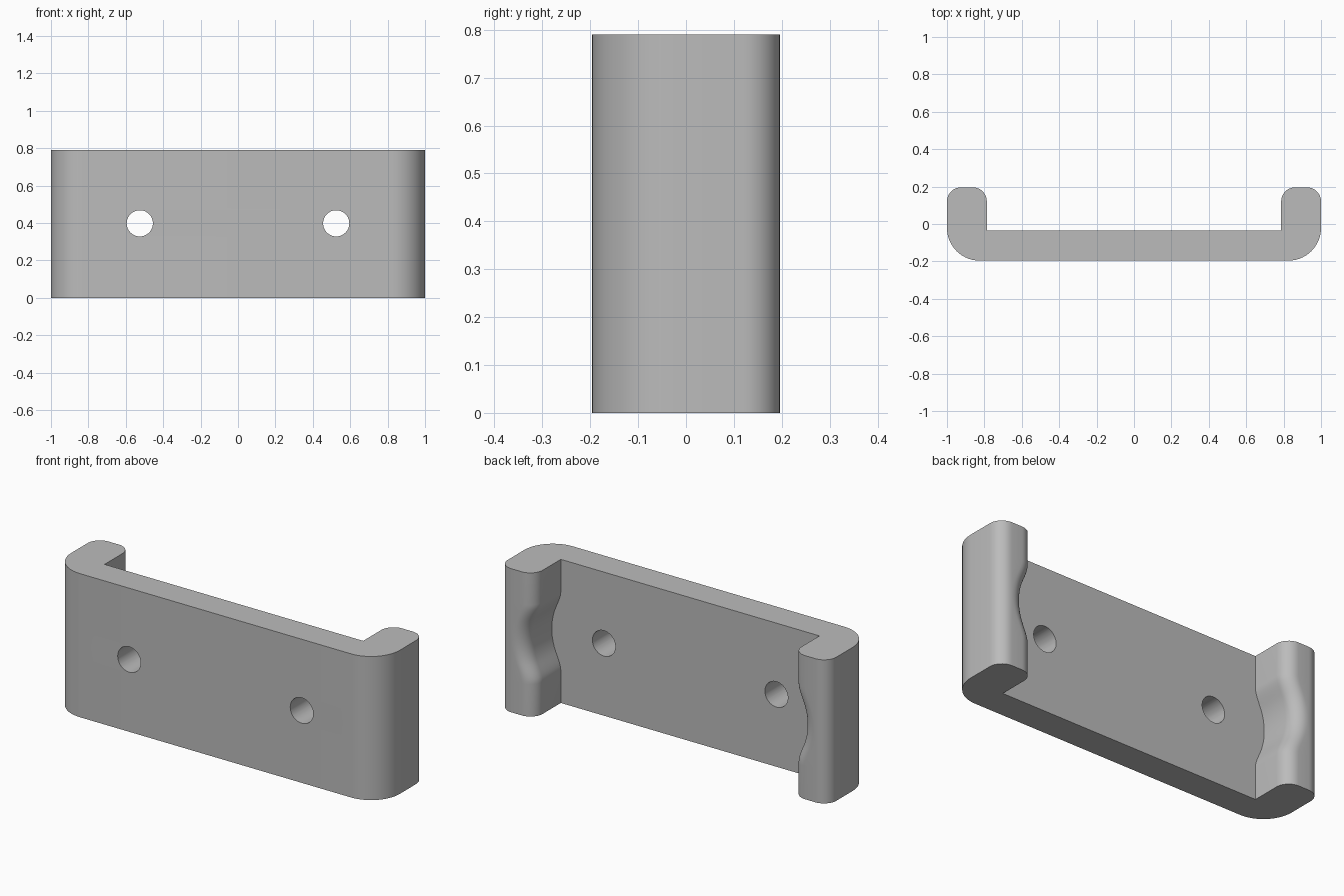
import bpy, bmesh, math

cube = bpy.data.objects.get("Cube")
if cube:
    bpy.data.objects.remove(cube)

# Overall sizes
HEIGHT, HALF_Y = 0.79, 0.196
INNER_X, PLATE_BACK = 0.787, -0.036
OUTER_R, TIP_R = 0.175, 0.075
HOLE_X, HOLE_R = 0.525, 0.07
GRIP_R, GRIP_DEPTH, BLEND, GRIP_HALF = 0.32, 0.055, 0.03, 0.218

grey = bpy.data.materials.new("plain_grey")
grey.use_nodes = True
colour = (0.5, 0.5, 0.5, 1)
grey.diffuse_color = colour
grey.node_tree.nodes["Principled BSDF"].inputs["Base Color"].default_value = colour


def arc(cx, cy, r, start, steps):
    """Quarter circle, counter-clockwise from a start angle in degrees."""
    angles = [math.radians(start + 90 * i / steps) for i in range(steps + 1)]
    return [(cx + r * math.cos(a), cy + r * math.sin(a)) for a in angles]


def recess(z):
    """Depth of the curved hollow in the posts, blended into the flat wall."""
    dz = min(abs(z - HEIGHT / 2), GRIP_HALF)
    a = math.sqrt(GRIP_R ** 2 - dz ** 2) - (GRIP_R - GRIP_DEPTH)
    h = max(BLEND - abs(a), 0) / BLEND
    return max(a, 0) + h * h * BLEND / 4


def section(z):
    """U-shaped outline at one height: right half, then its mirror."""
    inner = INNER_X + recess(z)
    half = arc(1 - OUTER_R, OUTER_R - HALF_Y, OUTER_R, -90, 14)
    half += arc(1 - TIP_R, HALF_Y - TIP_R, TIP_R, 0, 10)
    half += arc(inner + TIP_R, HALF_Y - TIP_R, TIP_R, 90, 10)
    half.append((inner, PLATE_BACK))
    return half + [(-x, y) for x, y in reversed(half)]


# Bracket body, lofted upward through the hollow
steps = 32
mid = HEIGHT / 2
levels = [mid + GRIP_HALF * (2 * i / steps - 1) for i in range(steps + 1)]
levels = [0] + levels + [HEIGHT]
bm = bmesh.new()
rings = [[bm.verts.new((x, y, z)) for x, y in section(z)] for z in levels]
for low, high in zip(rings, rings[1:]):
    for i in range(len(low)):
        j = (i + 1) % len(low)
        bm.faces.new((low[i], low[j], high[j], high[i]))
bm.faces.new(rings[0][::-1])
bm.faces.new(rings[-1])
bmesh.ops.recalc_face_normals(bm, faces=bm.faces)
mesh = bpy.data.meshes.new("bracket")
bm.to_mesh(mesh)
bm.free()
bracket = bpy.data.objects.new("bracket", mesh)
bpy.context.collection.objects.link(bracket)
mesh.materials.append(grey)

# Screw holes
for side in (-1, 1):
    bpy.ops.mesh.primitive_cylinder_add(
        vertices=48, radius=HOLE_R, depth=0.4,
        location=(side * HOLE_X, -0.116, mid + 0.003), rotation=(math.pi / 2, 0, 0))
    cutter = bpy.context.object
    cutter.name = "hole_cutter"
    cutter.hide_render = True
    cutter.data.materials.append(grey)
    bpy.context.view_layer.objects.active = bracket
    cut = bracket.modifiers.new("screw_hole", "BOOLEAN")
    cut.operation, cut.solver, cut.object = "DIFFERENCE", "EXACT", cutter
    bpy.ops.object.modifier_apply(modifier=cut.name)
    bpy.data.objects.remove(cutter)

# Smooth rounded areas, crisp edges
bpy.ops.object.select_all(action="DESELECT")
bracket.select_set(True)
bpy.context.view_layer.objects.active = bracket
bpy.ops.object.shade_smooth_by_angle(angle=math.radians(30))
